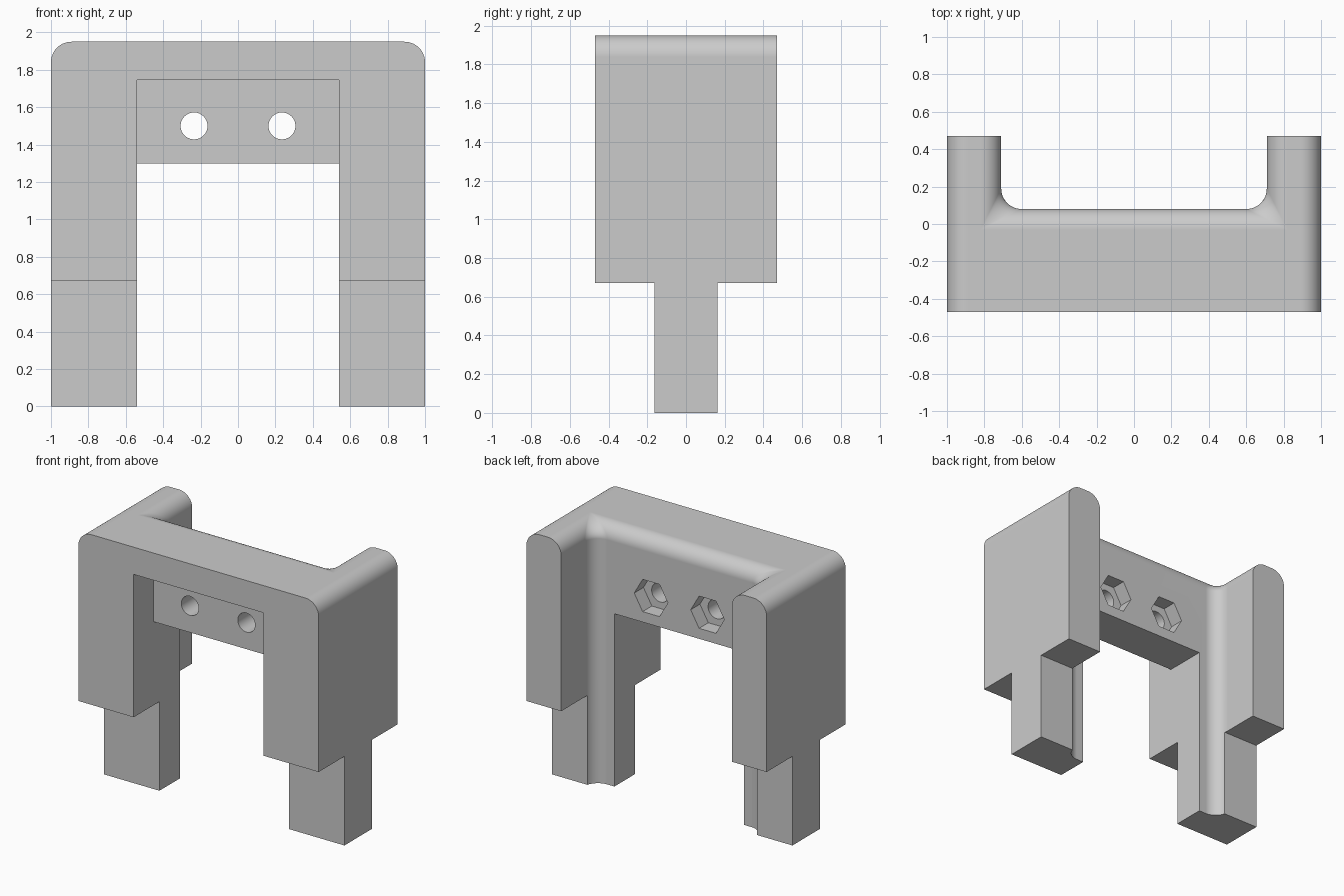
import bpy, bmesh, math

if "Cube" in bpy.data.objects:
    bpy.data.objects.remove(bpy.data.objects["Cube"])

HALF_X, HALF_Y, TOP = 1.0, 0.47, 1.95
ROUND = 0.11          # radius of every rounded edge
OPEN_X = 0.54         # half width of the opening between the legs
PLATE_BOTTOM, PLATE_FRONT, PLATE_BACK = 1.30, -0.235, 0.08
POCKET_X = 0.71
FOOT_TOP, FOOT_Y = 0.67, 0.163
STEPS = 12

grey = bpy.data.materials.new("light grey")
grey.use_nodes = True
grey.diffuse_color = (0.6, 0.6, 0.6, 1)
grey.node_tree.nodes["Principled BSDF"].inputs["Base Color"].default_value = grey.diffuse_color


def arc(cx, cy, radius, start, end, steps=STEPS):
    angles = [math.radians(start + (end - start) * i / steps) for i in range(steps + 1)]
    return [(cx + radius * math.cos(a), cy + radius * math.sin(a)) for a in angles]


def loft(name, sections):
    """Closed solid through equal-length rings of 3D points."""
    bm = bmesh.new()
    rings = [[bm.verts.new(p) for p in ring] for ring in sections]
    for a, b in zip(rings, rings[1:]):
        for i in range(len(a)):
            j = (i + 1) % len(a)
            bm.faces.new((a[i], a[j], b[j], b[i]))
    bm.faces.new(rings[0][::-1])
    bm.faces.new(rings[-1])
    bmesh.ops.recalc_face_normals(bm, faces=bm.faces)
    mesh = bpy.data.meshes.new(name)
    bm.to_mesh(mesh)
    bm.free()
    mesh.materials.append(grey)
    obj = bpy.data.objects.new(name, mesh)
    bpy.context.collection.objects.link(obj)
    return obj


def extrude_y(name, profile, y0, y1):
    return loft(name, [[(x, y, z) for x, z in profile] for y in (y0, y1)])


def box(name, x, y0, y1, z1):
    return extrude_y(name, [(-x, -1), (x, -1), (x, z1), (-x, z1)], y0, y1)


# Main block with rounded top corners
shoulder, crown = HALF_X - ROUND, TOP - ROUND
profile = [(-HALF_X, 0), (HALF_X, 0)]
profile += arc(shoulder, crown, ROUND, 0, 90) + arc(-shoulder, crown, ROUND, 90, 180)
frame = extrude_y("bracket_frame", profile, -HALF_Y, HALF_Y)

# Opening, front recess and the steps above the feet
cutters = [
    box("opening_cutter", OPEN_X, -1, 1, PLATE_BOTTOM),
    box("recess_cutter", OPEN_X, -1, PLATE_FRONT, 1.745),
    box("front_step_cutter", 1.5, -1, -FOOT_Y, FOOT_TOP),
    box("back_step_cutter", 1.5, FOOT_Y, 1, FOOT_TOP),
]


# Back pocket: rounded corners in plan, flaring out to a rounded rim
def pocket_ring(z, flare):
    r = max(ROUND - flare, 0.002)
    x, y = POCKET_X + flare, PLATE_BACK - flare
    plan = [(x, 1), (-x, 1)]
    plan += arc(-x + r, y + r, r, 180, 270) + arc(x - r, y + r, r, 270, 360)
    return [(px, py, z) for px, py in plan]


rings = [pocket_ring(-1, 0)]
for dx, dz in arc(0, 0, ROUND, 0, 90):
    rings.append(pocket_ring(crown + dz, ROUND - dx))
rings.append(pocket_ring(TOP + 0.5, ROUND))
cutters.append(loft("pocket_cutter", rings))

# Bolt holes with hexagonal nut seats behind
for side, x in (("left", 0.235), ("right", -0.235)):
    cutters.append(extrude_y(side + "_hole_cutter", arc(x, 1.5, 0.072, 0, 360, 40)[:-1], -1, 1))
    cutters.append(extrude_y(side + "_nut_cutter", arc(x, 1.5, 0.14, 0, 360, 6)[:-1],
                             PLATE_BACK - 0.11, 0.3))

for cutter in cutters:
    cutter.hide_render = True
    mod = frame.modifiers.new(cutter.name, "BOOLEAN")
    mod.operation, mod.solver, mod.object = "DIFFERENCE", "EXACT", cutter

# Bake the cuts and drop the cutters
bpy.context.view_layer.update()
graph = bpy.context.evaluated_depsgraph_get()
baked = bpy.data.meshes.new_from_object(frame.evaluated_get(graph))
frame.modifiers.clear()
frame.data = baked
for cutter in cutters:
    bpy.data.objects.remove(cutter)

# Smooth rounds, crisp edges, flat planes
bpy.ops.object.select_all(action="DESELECT")
frame.select_set(True)
bpy.context.view_layer.objects.active = frame
bpy.ops.object.shade_smooth_by_angle(angle=math.radians(30))
weighted = frame.modifiers.new("weighted_normals", "WEIGHTED_NORMAL")
weighted.keep_sharp = True
